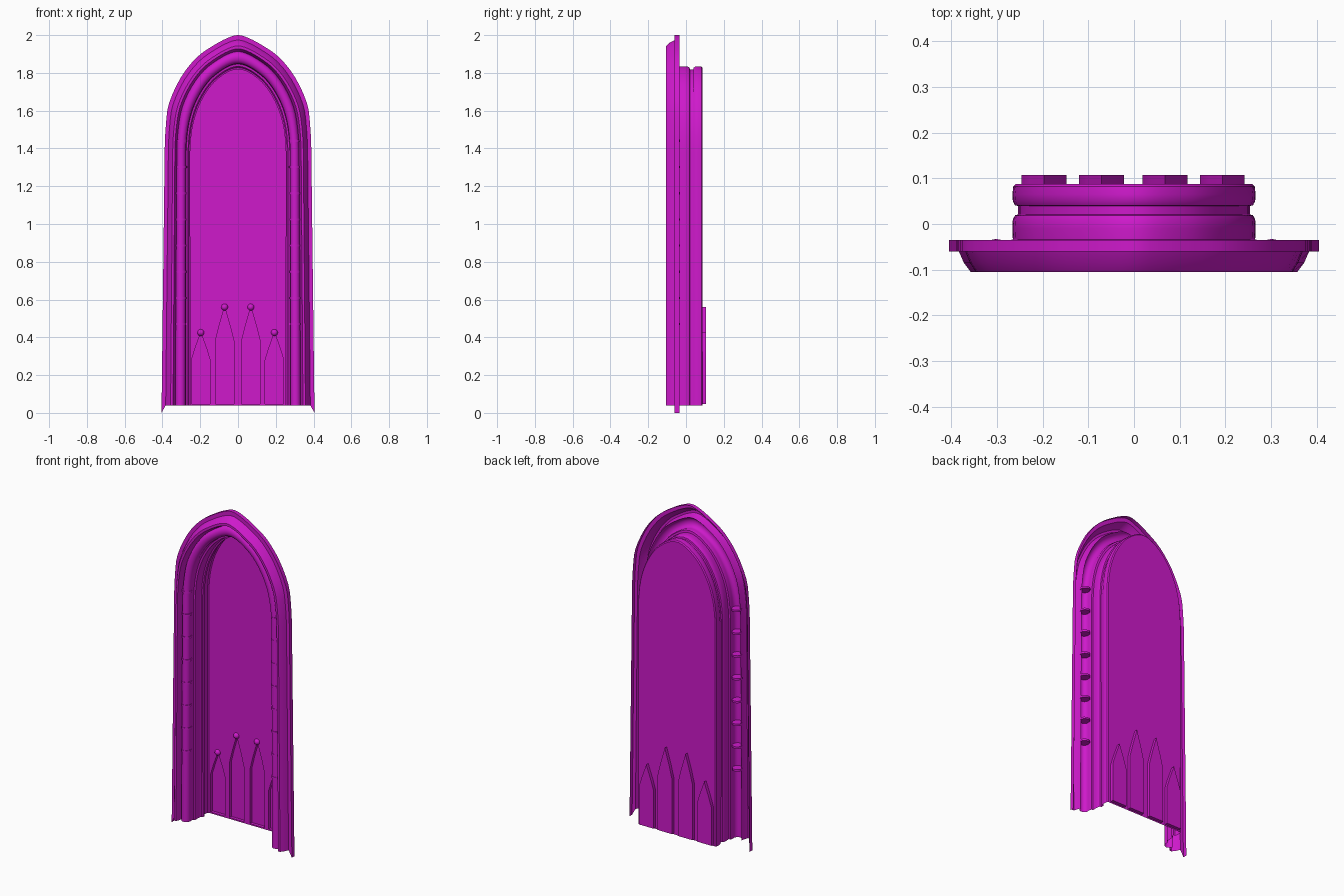
import bpy, bmesh, math
from mathutils import Vector

if "Cube" in bpy.data.objects:
    bpy.data.objects.remove(bpy.data.objects["Cube"])

mat = bpy.data.materials.new("magenta")
mat.diffuse_color = (0.62, 0.01, 0.60, 1)
mat.use_nodes = True
mat.node_tree.nodes["Principled BSDF"].inputs["Base Color"].default_value = mat.diffuse_color


def finish(bm, name, angle=35):
    me = bpy.data.meshes.new(name)
    bm.to_mesh(me)
    bm.free()
    ob = bpy.data.objects.new(name, me)
    bpy.context.collection.objects.link(ob)
    me.materials.append(mat)
    bpy.ops.object.select_all(action='DESELECT')
    ob.select_set(True)
    bpy.context.view_layer.objects.active = ob
    bpy.ops.object.shade_smooth_by_angle(angle=math.radians(angle))
    return ob


def smooth(pts, n=3):
    # Catmull-Rom through the arch, leaving the straight jamb alone
    p = [Vector(q) for q in pts]
    p.append(Vector((-p[-2].x, p[-2].y)))
    p[0] = Vector((p[1].x, p[1].y - 0.12))
    out = [Vector(pts[0])]
    for i in range(1, len(p) - 2):
        a, b, c, d = p[i - 1:i + 3]
        for k in range(n):
            t = k / n
            out.append(0.5 * (2 * b + (c - a) * t + (2 * a - 5 * b + 4 * c - d) * t * t
                              + (3 * b - a - 3 * c + d) * t ** 3))
    return out + [Vector(pts[-1])]


# Half outlines (x, z) of the opening and of the outer edge
inner = smooth([(.262, .04), (.262, 1.38), (.252, 1.5), (.227, 1.6), (.19, 1.68),
                (.145, 1.745), (.095, 1.79), (.045, 1.82), (0, 1.83)])
outer = smooth([(.405, .04), (.388, 1.4), (.382, 1.52), (.365, 1.64), (.30, 1.78),
                (.217, 1.883), (.13, 1.945), (.055, 1.985), (0, 2.0)])


def arch(w):
    half = [a.lerp(b, w) if 0 <= w <= 1 else a + (b - a) * w for a, b in zip(inner, outer)]
    return half + [Vector((-p.x, p.y)) for p in half[-2::-1]]


# Moulding cross-section: (x at the foot, y), swept round the arch
def half_round(cx, cy, r, a0, a1, n):
    return [(cx + r * math.cos(math.radians(a0 + (a1 - a0) * i / n)),
             cy + r * math.sin(math.radians(a0 + (a1 - a0) * i / n))) for i in range(n + 1)]


section = [(.405, -.035), (.405, -.06), (.383, -.06), (.372, -.085), (.357, -.105),
           (.344, -.105), (.337, -.085)]
section += half_round(.305, -.062, .027, 0, -200, 9)
section += [(.276, -.036), (.265, -.034), (.266, -.01), (.265, .01), (.260, .019),
            (.252, .021), (.252, .039), (.260, .041), (.265, .05), (.266, .065),
            (.264, .082), (.258, .088)]
bm = bmesh.new()
cols = []
for x, y in section:
    w = (x - .262) / .143
    pts = arch(w)
    if w > .99:                       # outer edge dips to the ground
        pts[0].y = pts[-1].y = 0
    cols.append([bm.verts.new((p.x, y, p.y)) for p in pts])
for a, b in zip(cols, cols[1:]):
    for i in range(len(a) - 1):
        bm.faces.new((a[i], a[i + 1], b[i + 1], b[i]))
finish(bm, "arch_moulding")

# Back panel with pointed recesses
BACK, DEEP = .088, .107
pickets = [(-.197, .28, .425), (-.071, .38, .56), (.068, .38, .56), (.193, .28, .425)]


def picket(cx, shoulder, tip):
    h, rise = .049, tip - shoulder
    return [(cx - h, .048), (cx + h, .048), (cx + h, shoulder),
            (cx + h * .62, shoulder + rise * .42), (cx, tip),
            (cx - h * .62, shoulder + rise * .42), (cx - h, shoulder)]


def loop(bm, pts, y):
    vs = [bm.verts.new((x, y, z)) for x, z in pts]
    es = [bm.edges.new((vs[i], vs[(i + 1) % len(vs)])) for i in range(len(vs))]
    return vs, es


bm = bmesh.new()
_, edges = loop(bm, [tuple(p) for p in arch(-.004 / .143)], BACK)
rims = []
for p in pickets:
    vs, es = loop(bm, picket(*p), BACK)
    rims.append(vs)
    edges += es
bmesh.ops.triangle_fill(bm, edges=edges, use_beauty=True, normal=(0, -1, 0))
for p, rim in zip(pickets, rims):
    floor, _ = loop(bm, picket(*p), DEEP)
    bm.faces.new(floor)
    for i in range(len(rim)):
        j = (i + 1) % len(rim)
        bm.faces.new((rim[i], rim[j], floor[j], floor[i]))
bmesh.ops.recalc_face_normals(bm, faces=bm.faces)
finish(bm, "back_panel", 20)

# Half-ball finials on the recess tips
bm = bmesh.new()
for cx, _, tip in pickets:
    r = bmesh.ops.create_uvsphere(bm, u_segments=16, v_segments=10, radius=.018)
    bmesh.ops.translate(bm, verts=r["verts"], vec=(cx, BACK, tip))
bmesh.ops.bisect_plane(bm, geom=bm.verts[:] + bm.edges[:] + bm.faces[:],
                       plane_co=(0, BACK - .001, 0), plane_no=(0, 1, 0), clear_outer=True)
finish(bm, "finials")

# Rings round the side columns
bm = bmesh.new()
for k in range(8):
    z = .47 + k * .1386
    x = .262 + .30 * (.143 - .017 * (z - .04) / 1.36)
    for s in (-1, 1):
        r = bmesh.ops.create_cone(bm, cap_ends=True, segments=16, radius1=.029,
                                  radius2=.029, depth=.012)
        bmesh.ops.translate(bm, verts=r["verts"], vec=(s * x, -.062, z))
finish(bm, "column_rings")
